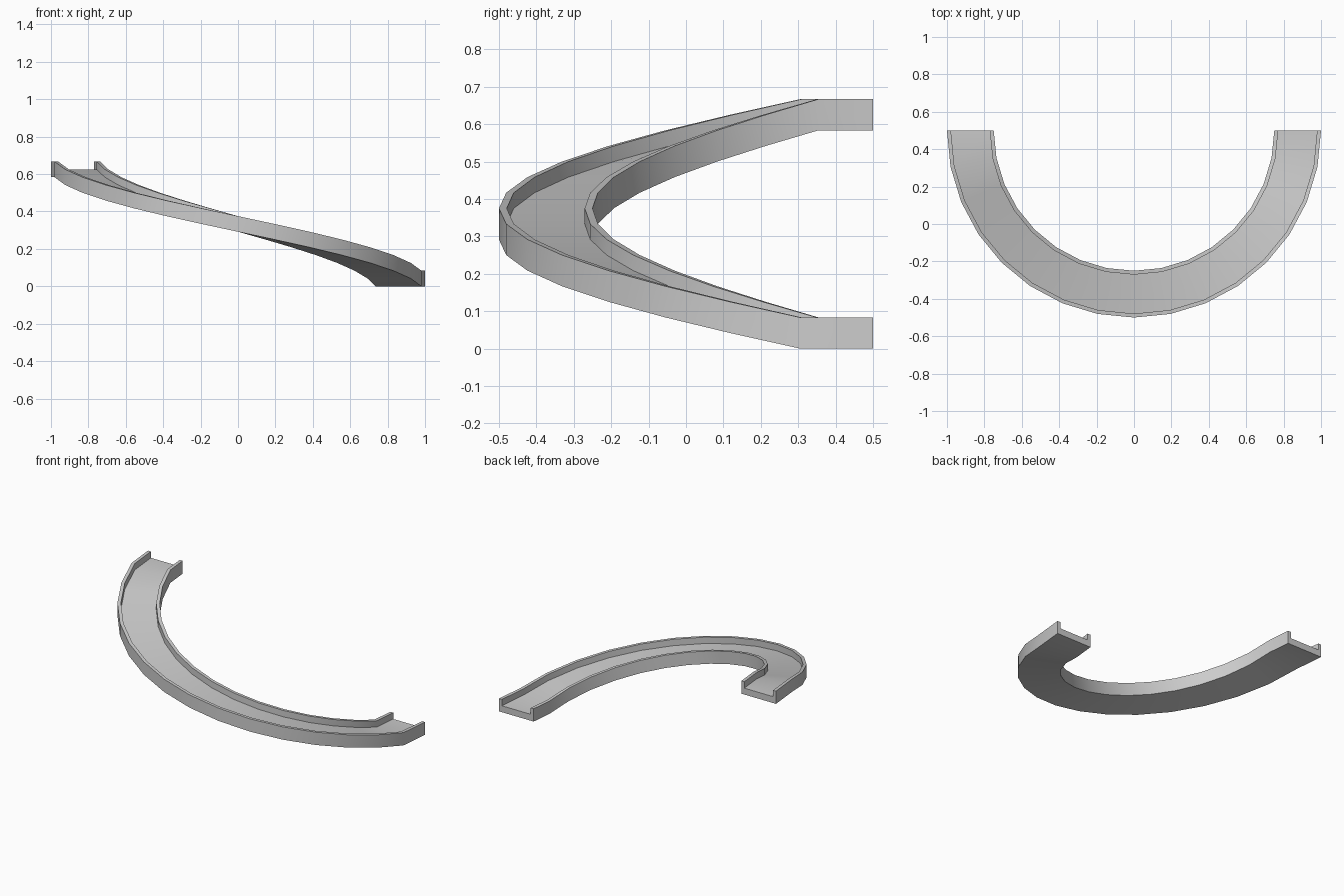
import bpy, bmesh
from math import pi, sin, cos, radians

if "Cube" in bpy.data.objects:
    bpy.data.objects.remove(bpy.data.objects["Cube"])

SEGMENTS = 16
R_IN, R_OUT = 0.75, 1.0
WALL = 0.0208
HEIGHT, FLOOR = 0.0833, 0.0417
RISE = 0.5833

# channel cross-section: (radius, height)
profile = [
    (R_OUT, 0), (R_OUT, HEIGHT), (R_OUT - WALL, HEIGHT), (R_OUT - WALL, FLOOR),
    (R_IN + WALL, FLOOR), (R_IN + WALL, HEIGHT), (R_IN, HEIGHT), (R_IN, 0),
]

bm = bmesh.new()

# sweep the profile round a half turn; first and last segments stay level
rings = []
for i in range(SEGMENTS + 1):
    a = pi * i / SEGMENTS
    t = min(max((i - 1) / (SEGMENTS - 2), 0), 1)
    rings.append([bm.verts.new((r * cos(a), 0.5 - r * sin(a), h + RISE * t))
                  for r, h in profile])

n = len(profile)
for r0, r1 in zip(rings, rings[1:]):
    for k in range(n):
        j = (k + 1) % n
        bm.faces.new((r0[k], r0[j], r1[j], r1[k]))

# end caps
bm.faces.new(rings[0])
bm.faces.new(rings[-1])
bmesh.ops.recalc_face_normals(bm, faces=bm.faces)

mesh = bpy.data.meshes.new("curved_ramp_track")
bm.to_mesh(mesh)
bm.free()
track = bpy.data.objects.new("curved_ramp_track", mesh)
bpy.context.collection.objects.link(track)

# smooth curve with crisp rims
bpy.context.view_layer.objects.active = track
track.select_set(True)
bpy.ops.object.shade_smooth_by_angle(angle=radians(30))
